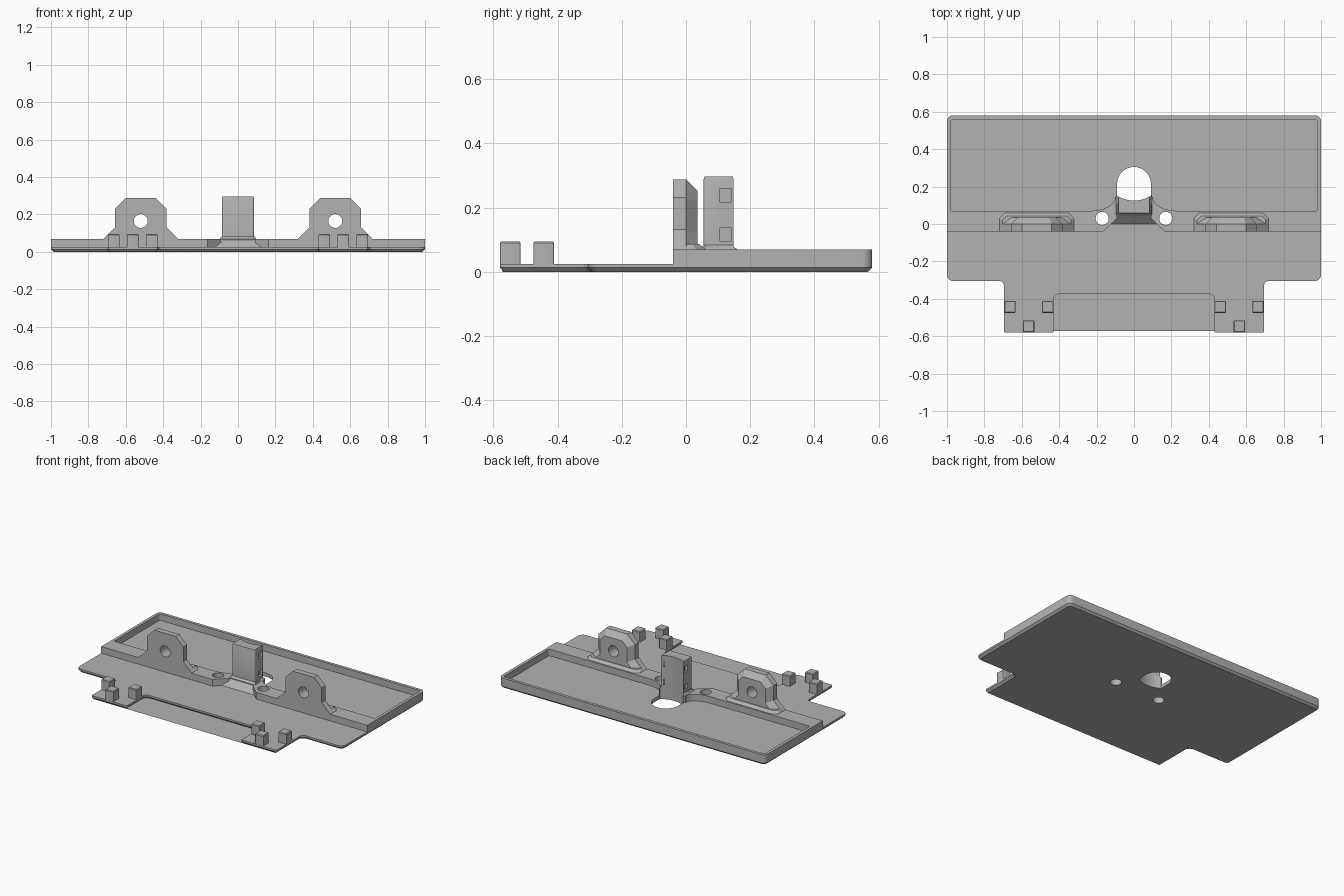
import bpy, bmesh
from math import sin, cos, pi, radians
from mathutils import Vector

if "Cube" in bpy.data.objects:
    bpy.data.objects.remove(bpy.data.objects["Cube"])

grey = bpy.data.materials.new("plain grey")
grey.use_nodes = True
grey.diffuse_color = (0.45, 0.45, 0.45, 1)
grey.node_tree.nodes["Principled BSDF"].inputs["Base Color"].default_value = grey.diffuse_color


def loft(name, rings):
    """Closed solid through rings of equal point count."""
    bm = bmesh.new()
    loops = [[bm.verts.new(p) for p in ring] for ring in rings]
    n = len(loops[0])
    for a, b in zip(loops, loops[1:]):
        for i in range(n):
            j = (i + 1) % n
            bm.faces.new((a[i], a[j], b[j], b[i]))
    bm.faces.new(loops[0])
    bm.faces.new(loops[-1])
    bmesh.ops.recalc_face_normals(bm, faces=bm.faces)
    mesh = bpy.data.meshes.new(name)
    bm.to_mesh(mesh)
    bm.free()
    obj = bpy.data.objects.new(name, mesh)
    bpy.context.collection.objects.link(obj)
    mesh.materials.append(grey)
    return obj


def flat(pts, z):
    return [(x, y, z) for x, y in pts]


def upright(pts, y):
    return [(x, y, z) for x, z in pts]


def prism(name, pts, z0, z1):
    return loft(name, [flat(pts, z0), flat(pts, z1)])


def rect(x0, x1, y0, y1):
    return [(x0, y0), (x1, y0), (x1, y1), (x0, y1)]


def circle(cx, cy, r, n=32):
    return [(cx + r * cos(2 * pi * i / n), cy + r * sin(2 * pi * i / n)) for i in range(n)]


def rounded(corners, steps=6):
    """Replace each (x, y, radius) right-angled corner by an arc."""
    out = []
    for i, (x, y, r) in enumerate(corners):
        p = Vector((x, y))
        if not r:
            out.append((x, y))
            continue
        a = (Vector(corners[i - 1][:2]) - p).normalized() * r
        b = (Vector(corners[(i + 1) % len(corners)][:2]) - p).normalized() * r
        for k in range(steps + 1):
            t = k / steps * pi / 2
            out.append(tuple(p + a * (1 - sin(t)) + b * (1 - cos(t))))
    return out


def inset(pts, d):
    """Offset a counter-clockwise outline inwards with mitred corners."""
    out = []
    for i, p in enumerate(pts):
        p = Vector(p)
        e = (p - Vector(pts[i - 1])).normalized()
        f = (Vector(pts[(i + 1) % len(pts)]) - p).normalized()
        n, m = Vector((-e.y, e.x)), Vector((-f.y, f.x))
        out.append(tuple(p + (n + m) * d / (1 + n.dot(m))))
    return out


def cut(obj, cutters):
    bpy.context.view_layer.objects.active = obj
    for c in cutters:
        mod = obj.modifiers.new("cut", "BOOLEAN")
        mod.operation, mod.solver, mod.object = "DIFFERENCE", "EXACT", c
        bpy.ops.object.modifier_apply(modifier=mod.name)


FLOOR, RIM = 0.025, 0.07

# Cutters
slot_pts = [(0.09 * cos(pi * i / 24), 0.215 + 0.09 * sin(pi * i / 24)) for i in range(25)]
slot_pts += [(0.09 * k / 6, 0.125 + 0.025 * (k / 6) ** 2) for k in range(-6, 7)]
slot = prism("slot_cutter", slot_pts, -0.1, 0.5)
holes = [prism("screw_cutter", circle(s * 0.17, 0.03, 0.035), -0.1, 0.5) for s in (-1, 1)]

curve = [(0.23 - 0.13 * sin(t), 0.07 + 0.075 * (1 - cos(t))) for t in (i * pi / 12 for i in range(7))]
pocket_pts = rounded([(0.98, 0.07, 0.008), (0.98, 0.56, 0.015), (-0.98, 0.56, 0.015), (-0.98, 0.07, 0.008)])
pocket_pts += [(-x, y) for x, y in curve] + curve[::-1]
pocket = prism("pocket_cutter", pocket_pts, 0, 0.2)
notch = prism("notch_cutter", [(-0.175, -0.05), (0.175, -0.05), (0.09, 0.03), (0.09, 0.07),
                               (-0.09, 0.07), (-0.09, 0.03)], 0, 0.2)

# Base plate with two front tabs and a chamfered underside
half = [(0.43, -0.375, 0.025), (0.43, -0.58, 0.008), (0.695, -0.58, 0.008),
        (0.695, -0.305, 0.025), (1, -0.305, 0.035), (1, 0.58, 0.03)]
outline = rounded(half + [(-x, y, r) for x, y, r in reversed(half)])
plate = loft("base_plate", [flat(inset(outline, 0.013), 0), flat(outline, 0.013), flat(outline, FLOOR)])
cut(plate, [slot] + holes)

# Raised tray rim and front beam
tray = prism("tray_rim", rounded([(-1, -0.04, 0), (1, -0.04, 0), (1, 0.58, 0.03), (-1, 0.58, 0.03)]),
             FLOOR, RIM)
cut(tray, [pocket, notch, slot] + holes)

# Sloped ramp at the foot of the post
ramp = loft("post_ramp", [flat([(-0.125, 0), (0.125, 0), (0.09, 0.11), (-0.09, 0.11)], FLOOR),
                          flat(rect(-0.09, 0.09, 0.06, 0.11), 0.08)])

# Centre post with a hollow back, flared foot and side recesses
body = rounded([(-0.085, 0.055, 0.008), (0.085, 0.055, 0.008), (0.085, 0.15, 0.004), (-0.085, 0.15, 0.004)])
post = loft("centre_post", [flat(inset(body, -0.012), FLOOR), flat(inset(body, -0.012), RIM),
                            flat(body, 0.083), flat(body, 0.289), flat(inset(body, 0.003), 0.297)])
recesses = [prism("recess_cutter", rect(*sorted((s * 0.065, s * 0.2)), 0.106, 0.14), z, z + 0.042)
            for s in (-1, 1) for z in (0.096, 0.218)]
cut(post, [slot] + recesses)

parts = [plate, tray, ramp, post]
bores = []
for side, s in (("right", -1), ("left", 1)):
    cx = s * 0.52
    # Bracket ear with flared foot, chamfered back and round bore
    ear_half = [(0.2, 0.03), (0.2, RIM), (0.137, 0.132), (0.137, 0.232), (0.08, 0.288)]
    ear = [(cx + x, z) for x, z in ear_half] + [(cx - x, z) for x, z in reversed(ear_half)]
    bracket = loft(side + "_bracket", [upright(ear, -0.04), upright(ear, 0),
                                       upright(inset(ear, 0.036), 0.036)])
    ring = circle(cx, 0.165, 0.037)
    bore = loft("bore_cutter", [upright(ring, -0.2), upright(ring, 0.2)])
    bores.append(bore)
    cut(bracket, [bore])
    # Low sloped foot behind the bracket
    foot_pts = [(cx - 0.2, -0.035), (cx + 0.2, -0.035), (cx + 0.2, 0.03), (cx + 0.17, 0.06),
                (cx - 0.17, 0.06), (cx - 0.2, 0.03)]
    foot = loft(side + "_bracket_foot", [flat(foot_pts, 0.06), flat(foot_pts, RIM),
                                         flat(inset(foot_pts, 0.018), 0.086)])
    parts += [bracket, foot]
    # Three square pegs on the tab
    for place, x, y in (("front", 0.563, -0.547), ("outer", 0.664, -0.443), ("inner", 0.461, -0.443)):
        x *= s
        pts = rounded([(px, py, 0.006) for px, py in rect(x - 0.031, x + 0.031, y - 0.032, y + 0.032)], 3)
        parts.append(loft(f"{side}_{place}_peg", [flat(pts, 0.02), flat(pts, 0.09),
                                                  flat(inset(pts, 0.004), 0.095)]))

# Remove the cutters and smooth the curved walls
for c in [slot, pocket, notch] + holes + recesses + bores:
    bpy.data.objects.remove(c)
bpy.ops.object.select_all(action="DESELECT")
for obj in parts:
    obj.select_set(True)
bpy.context.view_layer.objects.active = plate
bpy.ops.object.shade_smooth_by_angle(angle=radians(25))
